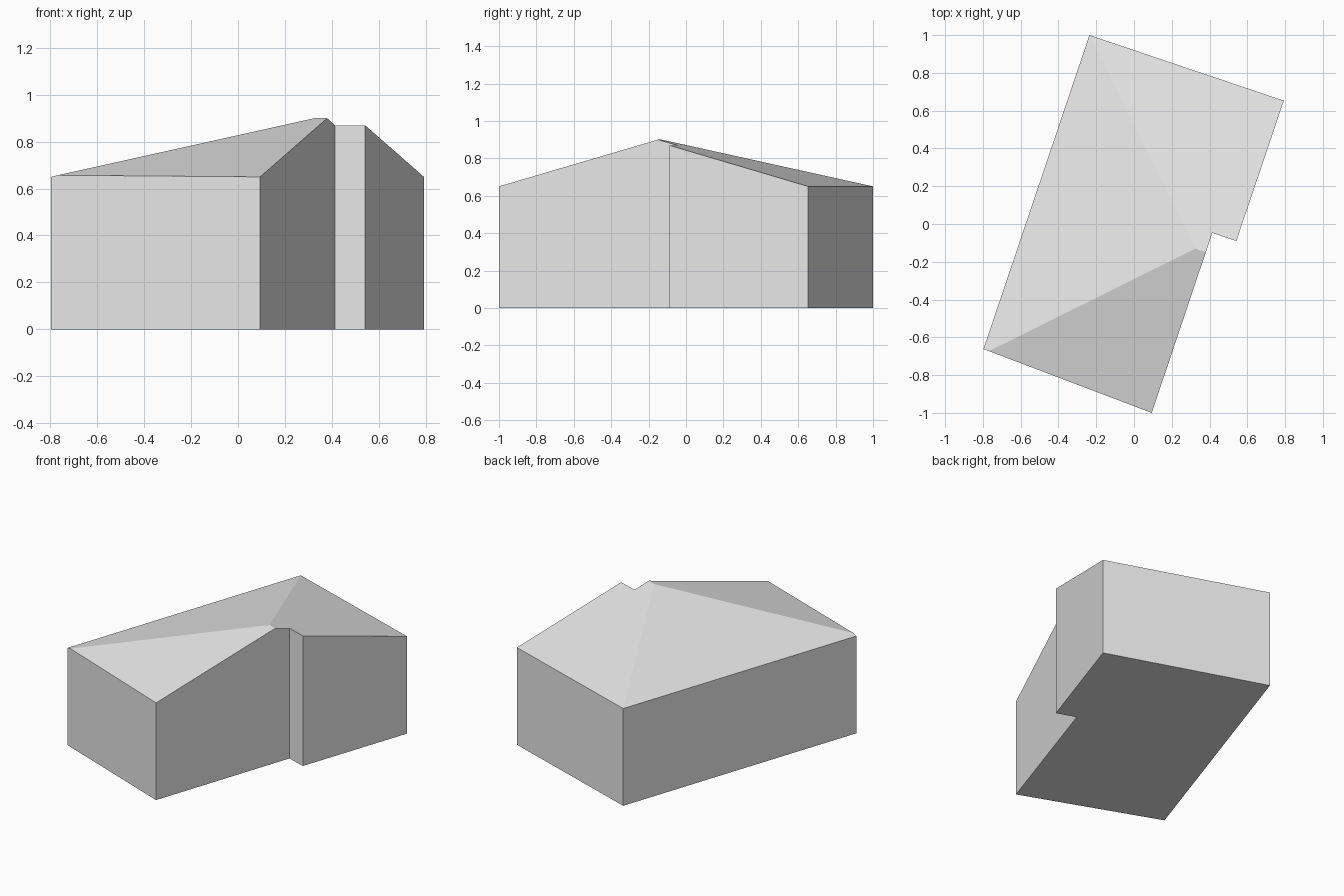
import bpy
import bmesh

cube = bpy.data.objects.get("Cube")
if cube:
    bpy.data.objects.remove(cube, do_unlink=True)

EAVE, NOTCH, RIDGE = 0.65, 0.87, 0.90

# One plain grey for walls and roof
grey = bpy.data.materials.new("light_grey")
grey.use_nodes = True
grey.diffuse_color = (0.8, 0.8, 0.8, 1)
for node in grey.node_tree.nodes:
    if node.type == "BSDF_PRINCIPLED":
        node.inputs["Base Color"].default_value = grey.diffuse_color

# Footprint corners, counter-clockwise, with the wall height at each
corners = {
    "front_left": (-0.797, -0.662, EAVE),
    "front_right": (0.094, -1.0, EAVE),
    "notch_inner": (0.414, -0.047, NOTCH),
    "notch_outer": (0.542, -0.09, NOTCH),
    "back_right": (0.793, 0.653, EAVE),
    "back_left": (-0.236, 1.0, EAVE),
}

bm = bmesh.new()
base = {n: bm.verts.new((x, y, 0)) for n, (x, y, z) in corners.items()}
top = {n: bm.verts.new(p) for n, p in corners.items()}

# Ridge ends, and the small kink where the hip meets the front eave
top["ridge_inner"] = bm.verts.new((0.325, -0.13, RIDGE))
top["ridge_end"] = bm.verts.new((0.38, -0.15, RIDGE))
top["hip_foot"] = bm.verts.new((-0.768, -0.673, 0.657))

# Walls, with extra top points where the wall rises to the roof line
peaks = {"front_left": "hip_foot", "front_right": "ridge_end"}
names = list(corners)
for a, b in zip(names, names[1:] + names[:1]):
    wall = [base[a], base[b], top[b]]
    if a in peaks:
        wall.append(top[peaks[a]])
    bm.faces.new(wall + [top[a]])

# Floor
bm.faces.new([base[n] for n in reversed(names)])

# Roof slopes: front, side hip, back
for slope in (
    ("hip_foot", "front_right", "ridge_end", "ridge_inner"),
    ("front_left", "hip_foot", "ridge_inner", "back_left"),
    ("back_left", "ridge_inner", "ridge_end", "notch_inner",
     "notch_outer", "back_right"),
):
    bm.faces.new([top[n] for n in slope])

bmesh.ops.recalc_face_normals(bm, faces=bm.faces)
mesh = bpy.data.meshes.new("house")
bm.to_mesh(mesh)
bm.free()
mesh.materials.append(grey)
bpy.context.collection.objects.link(bpy.data.objects.new("house", mesh))
